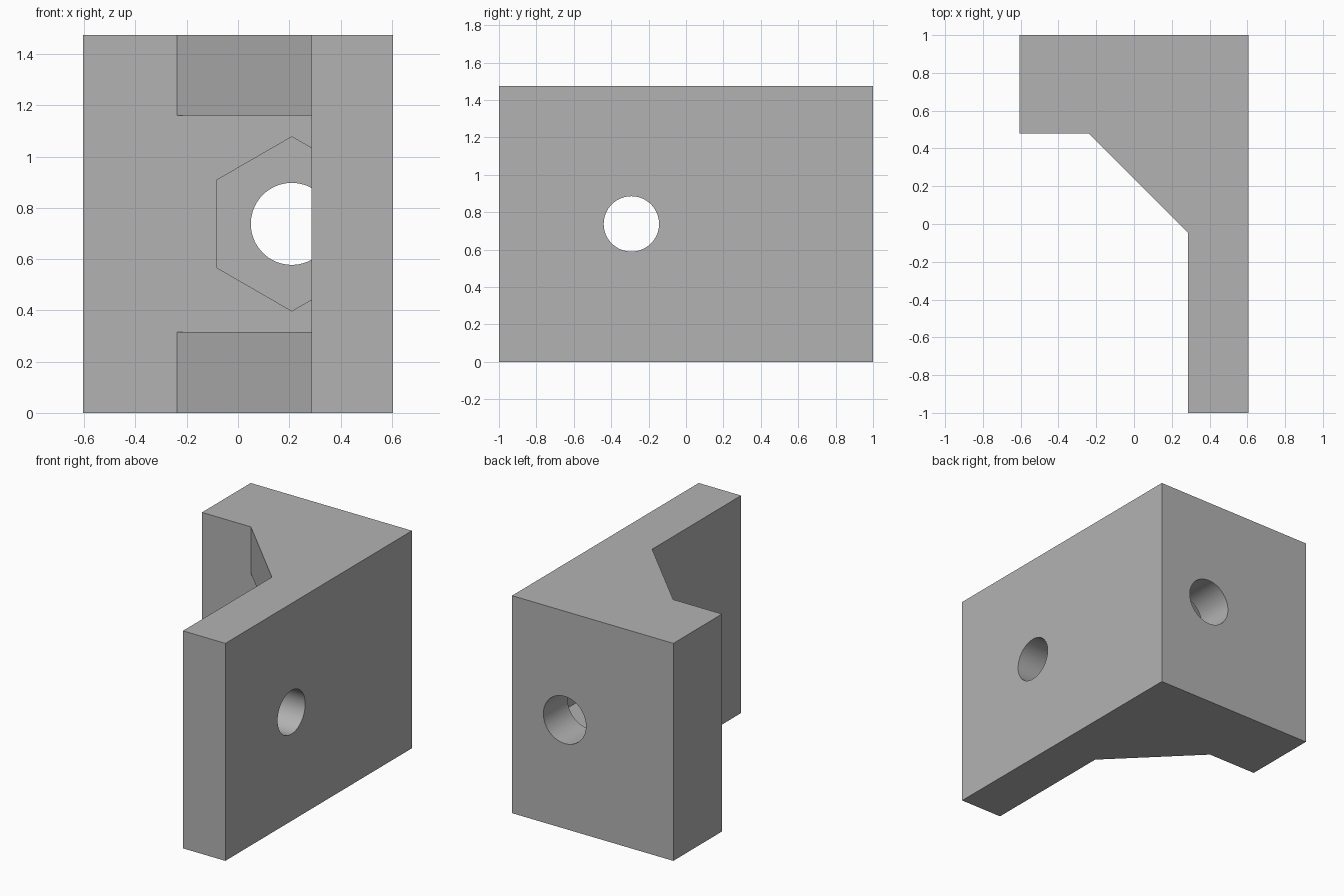
import bpy, bmesh, math
from mathutils import Vector

cube = bpy.data.objects.get("Cube")
if cube:
    bpy.data.objects.remove(cube, do_unlink=True)

grey = bpy.data.materials.new("plain grey")
grey.use_nodes = True
colour = (0.45, 0.45, 0.45, 1)
grey.diffuse_color = colour
grey.node_tree.nodes["Principled BSDF"].inputs["Base Color"].default_value = colour

HEIGHT = 1.475
MID = HEIGHT / 2
WALL_FRONT = 0.478    # front of the thick back wall
LEG_INNER = 0.287     # inner face of the long side wall


def prism(name, points, depth):
    """Extrude a closed 3D outline along the depth vector."""
    bm = bmesh.new()
    face = bm.faces.new([bm.verts.new(p) for p in points])
    grown = bmesh.ops.extrude_face_region(bm, geom=[face])["geom"]
    verts = [g for g in grown if isinstance(g, bmesh.types.BMVert)]
    bmesh.ops.translate(bm, verts=verts, vec=Vector(depth))
    bmesh.ops.recalc_face_normals(bm, faces=bm.faces)
    mesh = bpy.data.meshes.new(name)
    bm.to_mesh(mesh)
    bm.free()
    mesh.materials.append(grey)
    obj = bpy.data.objects.new(name, mesh)
    bpy.context.collection.objects.link(obj)
    return obj


def ring(sides, radius):
    """Regular polygon with a corner pointing up."""
    for i in range(sides):
        a = math.tau * i / sides
        yield radius * math.sin(a), radius * math.cos(a)


# Corner bracket: two walls joined by a diagonal brace
outline = [(-0.605, 1), (-0.605, WALL_FRONT), (-0.238, WALL_FRONT),
           (LEG_INNER, -0.047), (LEG_INNER, -1), (0.605, -1), (0.605, 1)]
bracket = prism("corner_bracket", [(x, y, 0) for x, y in outline], (0, 0, HEIGHT))

# Gap that splits the brace into an upper and a lower gusset
gap = [(LEG_INNER, WALL_FRONT), (-0.4, WALL_FRONT), (LEG_INNER, -0.21)]
cutters = [prism("brace_gap", [(x, y, 0.315) for x, y in gap], (0, 0, 0.845))]

# Bolt hole through the back wall, opening into a hexagonal nut pocket
cutters.append(prism("back_hole", [(0.21 + u, 1.1, MID + v) for u, v in ring(64, 0.16)],
                     (0, -0.6, 0)))
cutters.append(prism("nut_pocket", [(0.21 + u, 0.74, MID + v) for u, v in ring(6, 0.34)],
                     (0, -0.52, 0)))

# Bolt hole through the side wall
cutters.append(prism("side_hole", [(0.7, -0.292 + u, MID + v) for u, v in ring(64, 0.148)],
                     (-0.5, 0, 0)))

# Cut everything, then drop the cutters
bpy.ops.object.select_all(action="DESELECT")
bpy.context.view_layer.objects.active = bracket
bracket.select_set(True)
for cutter in cutters:
    cutter.hide_render = True
    mod = bracket.modifiers.new(cutter.name, "BOOLEAN")
    mod.operation = "DIFFERENCE"
    mod.solver = "EXACT"
    mod.object = cutter
    bpy.ops.object.modifier_apply(modifier=mod.name)
    bpy.data.objects.remove(cutter, do_unlink=True)

bpy.ops.object.shade_smooth_by_angle(angle=math.radians(30))
